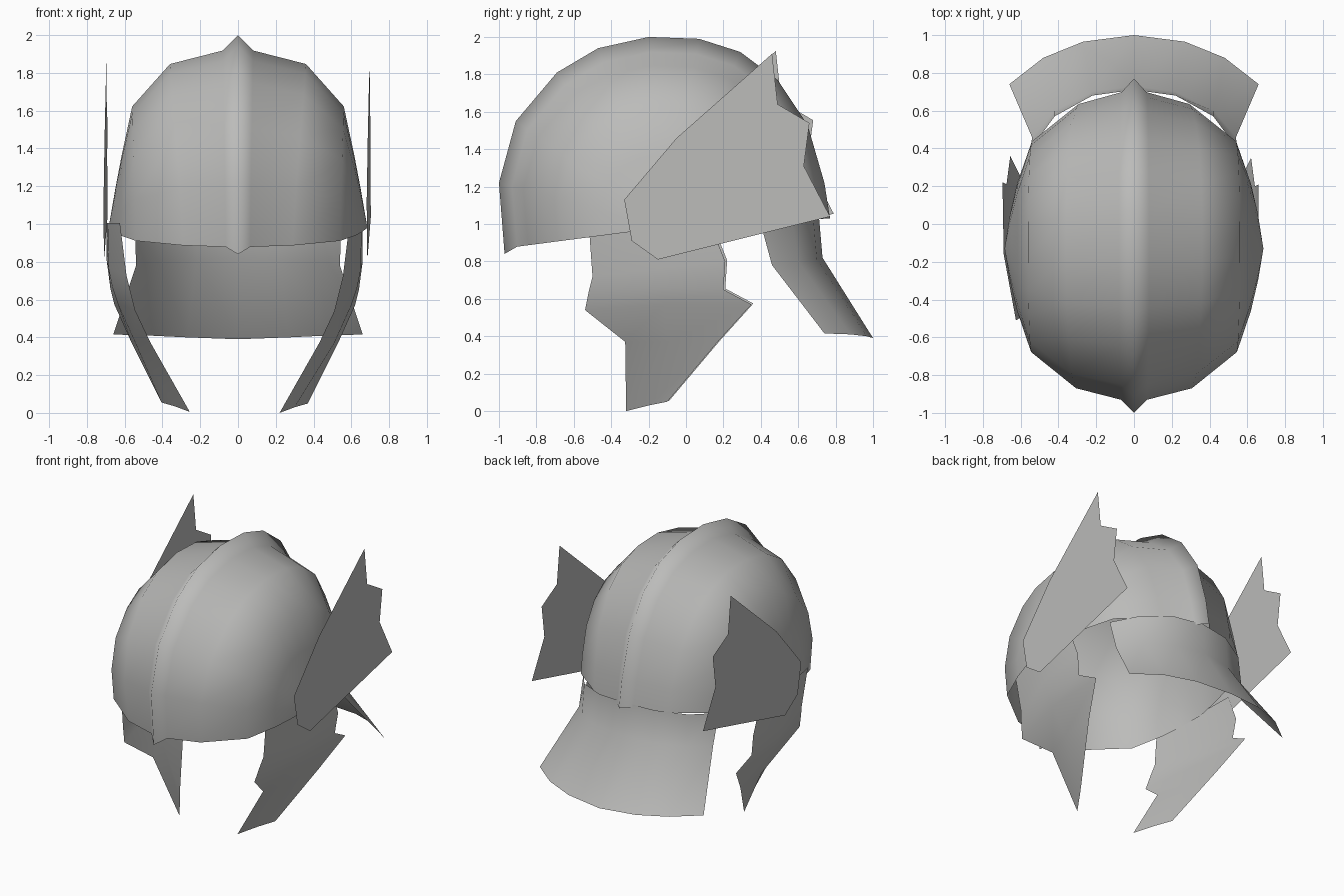
import bpy

if "Cube" in bpy.data.objects:
    bpy.data.objects.remove(bpy.data.objects["Cube"])

steel = bpy.data.materials.new("grey steel")
steel.diffuse_color = (0.5, 0.5, 0.49, 1)
steel.use_nodes = True
steel.node_tree.nodes["Principled BSDF"].inputs["Base Color"].default_value = steel.diffuse_color


def make(name, verts, faces, smooth=True):
    mesh = bpy.data.meshes.new(name)
    mesh.from_pydata(verts, [], faces)
    mesh.materials.append(steel)
    mesh.validate()
    ob = bpy.data.objects.new(name, mesh)
    bpy.context.collection.objects.link(ob)
    for p in mesh.polygons:
        p.use_smooth = smooth
    return ob


def sheet(name, rows, flip=False):
    """Skin a grid of points, given as equal-length rows."""
    n = len(rows[0])
    verts = [p for r in rows for p in r]
    faces = []
    for i in range(len(rows) - 1):
        for j in range(n - 1):
            a = i * n + j
            f = (a, a + 1, a + n + 1, a + n)
            faces.append(f[::-1] if flip else f)
    return make(name, verts, faces)


# Dome: the crest profile (y, z) shrunk towards a pole on each side
crest = [(-.97, .84), (-1, 1.22), (-.91, 1.55), (-.69, 1.81), (-.47, 1.94), (-.2, 2),
         (.07, 1.99), (.29, 1.92), (.49, 1.77), (.65, 1.53), (.74, 1.22), (.77, 1.03)]
cy, cz = -.13, .98
# x at the rim, x at the top, shrink factor
columns = [(.065, .08, .92), (.29, .36, .85), (.54, .56, .63),
           (.62, .615, .38), (.657, .65, .2), (.685, .685, 0)]
columns = [(-a, -b, s) for a, b, s in columns[::-1]] + [(0, 0, 1)] + columns
rows = []
for i, (y, z) in enumerate(crest):
    row = []
    for low, high, s in columns:
        zz = .87 if i == 0 and s < 1 else z      # pointed front tip
        t = min(1, max(0, z - cz))
        row.append((low + (high - low) * t, cy + s * (y - cy), cz + s * (zz - cz)))
    rows.append(row)
dome = sheet("dome", rows)
weld = dome.modifiers.new("weld poles", 'WELD')
weld.merge_threshold = .001

# Neck guard: flared skirt, three arcs of (x, y, z) mirrored
arcs = [[(0, .71, 1.05), (.22, .68, 1.04), (.42, .57, 1.02), (.545, .4, 1)],
        [(0, .73, .82), (.22, .7, .81), (.42, .6, .80), (.54, .46, .78)],
        [(0, 1, .39), (.27, .965, .40), (.48, .88, .41), (.66, .74, .415)]]
sheet("neck_guard", [[(-x, y, z) for x, y, z in a[:0:-1]] + a for a in arcs])

# Cheek plates: rows of front, middle and rear points
cheek = [[(.59, -.52, 1), (.655, -.17, 1), (.66, .13, 1)],
         [(.555, -.5, .72), (.65, -.15, .76), (.66, .21, .8)],
         [(.535, -.52, .64), (.63, -.14, .66), (.64, .2, .65)],
         [(.51, -.54, .54), (.6, -.12, .57), (.62, .35, .57)],
         [(.43, -.325, .37), (.51, -.1, .37), (.53, .17, .37)],
         [(.22, -.32, 0), (.3, -.2, .03), (.37, -.1, .05)]]
sheet("cheek_plate_right", cheek, True)
sheet("cheek_plate_left", [[(-x - .035, y + .01, z + .005) for x, y, z in r] for r in cheek])

# Wings: flat cut-out plates
wing = [(-.33, 1.13), (-.05, 1.46), (.46, 1.91), (.49, 1.64), (.66, 1.54), (.63, 1.31),
        (.77, 1.04), (-.15, .81), (-.29, .91)]
make("wing_right", [(.688 + .02 * y, y, z) for y, z in wing],
     [tuple(range(9))[::-1]], False)
make("wing_left", [(-.705 + .02 * y, y + .02, z + .015) for y, z in wing],
     [tuple(range(9))], False)
